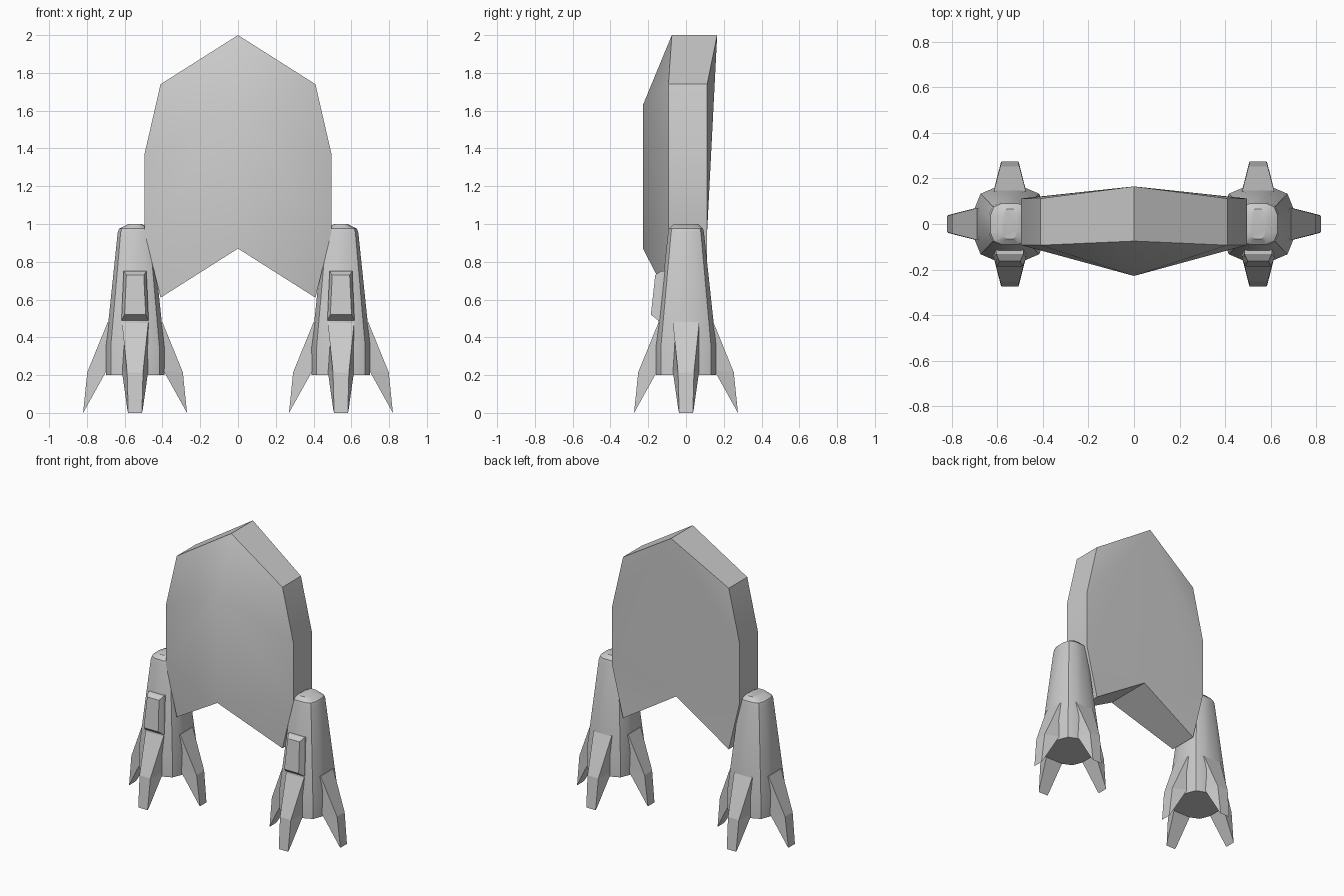
import bpy, bmesh
from math import radians, pi
from mathutils import Vector, Matrix

if "Cube" in bpy.data.objects:
    bpy.data.objects.remove(bpy.data.objects["Cube"])


def make(name, verts, faces, matrix=Matrix(), smooth=None):
    bm = bmesh.new()
    vs = [bm.verts.new(matrix @ Vector(v)) for v in verts]
    for f in faces:
        bm.faces.new([vs[i] for i in f])
    bmesh.ops.recalc_face_normals(bm, faces=bm.faces)
    me = bpy.data.meshes.new(name)
    bm.to_mesh(me)
    bm.free()
    ob = bpy.data.objects.new(name, me)
    bpy.context.collection.objects.link(ob)
    if smooth:
        bpy.ops.object.select_all(action='DESELECT')
        ob.select_set(True)
        bpy.context.view_layer.objects.active = ob
        bpy.ops.object.shade_smooth_by_angle(angle=radians(smooth))
    return ob


def loft(name, rings, matrix=Matrix(), smooth=None):
    """Skin a stack of equal-length rings and cap both ends."""
    n = len(rings[0])
    faces = [list(range(n)), [(len(rings) - 1) * n + i for i in range(n)]]
    for r in range(len(rings) - 1):
        for i in range(n):
            j = (i + 1) % n
            faces.append([r * n + i, r * n + j, (r + 1) * n + j, (r + 1) * n + i])
    return make(name, [v for ring in rings for v in ring], faces, matrix, smooth)


# Shield body: chevron-ended plate with a forward ridge and a gently bowed back
side = [(0.41, 1.74), (0.495, 1.37), (0.495, 0.96), (0.41, 0.61)]
outline = [(0, 2.0)] + side + [(0, 0.87)] + [(-x, z) for x, z in reversed(side)]
front_y = [-0.075] + [-0.093] * 4 + [-0.228] + [-0.093] * 4
back_y = [0.165] + [0.112] * 4 + [0.107] + [0.112] * 4
verts = [(x, y, z) for (x, z), y in zip(outline, front_y)]
verts += [(x, y, z) for (x, z), y in zip(outline, back_y)]
verts.append((0, -0.228, 1.63))
n, ridge = 10, 20
faces = [[i, (i + 1) % n, (i + 1) % n + n, i + n] for i in range(n)]
for s in (1, -1):
    a, b, c, d = [(s * k) % n for k in (1, 2, 3, 4)]
    faces += [[0, a, ridge], [ridge, a, b], [ridge, b, c, 5], [5, c, d]]
    faces += [[10, a + n, b + n], [10, b + n, c + n, 15], [15, c + n, d + n]]
make("shield_body", verts, faces, smooth=35)

# Leg cross-section: square with broken corners, 12 sides
quarter = [(1.0, 0.42), (0.83, 0.83), (0.42, 1.0)]
section = []
for k in range(4):
    for x, y in quarter:
        for _ in range(k):
            x, y = -y, x
        section.append((x, y))
levels = [(0.155, 0.16, 0.20), (0.155, 0.16, 0.35), (0.092, 0.095, 0.955),
          (0.085, 0.09, 0.975), (0.035, 0.065, 1.0)]

# Claw rings: (radius, half width, z), outer pair then inner pair
claw_rings = [((0.145, 0.07, 0.48), (0.09, 0.07, 0.48)),
              ((0.253, 0.042, 0.215), (0.15, 0.07, 0.225)),
              ((0.275, 0.036, 0.0), (0.268, 0.040, 0.012))]

for label, cx in (("left", -0.545), ("right", 0.545)):
    place = Matrix.Translation((cx, 0, 0))
    loft(label + "_leg",
         [[(x * rx, y * ry, z) for x, y in section] for rx, ry, z in levels],
         place, smooth=30)

    # Four splayed claws around each leg
    for k in range(4):
        rings = [[(ro, -wo, zo), (ro, wo, zo), (ri, wi, zi), (ri, -wi, zi)]
                 for (ro, wo, zo), (ri, wi, zi) in claw_rings]
        loft(f"{label}_claw_{k + 1}", rings, place @ Matrix.Rotation(k * pi / 2, 4, 'Z'))

    # Bevelled plate on the front of the leg
    loft(label + "_front_plate",
         [[(-w0, y0, z0), (w0, y0, z0), (w1, y1, z1), (-w1, y1, z1)]
          for w0, y0, z0, w1, y1, z1 in (
              (0.072, -0.08, 0.49, 0.060, -0.08, 0.75),
              (0.072, -0.148, 0.49, 0.060, -0.132, 0.75),
              (0.056, -0.186, 0.52, 0.046, -0.163, 0.73))],
         place)
